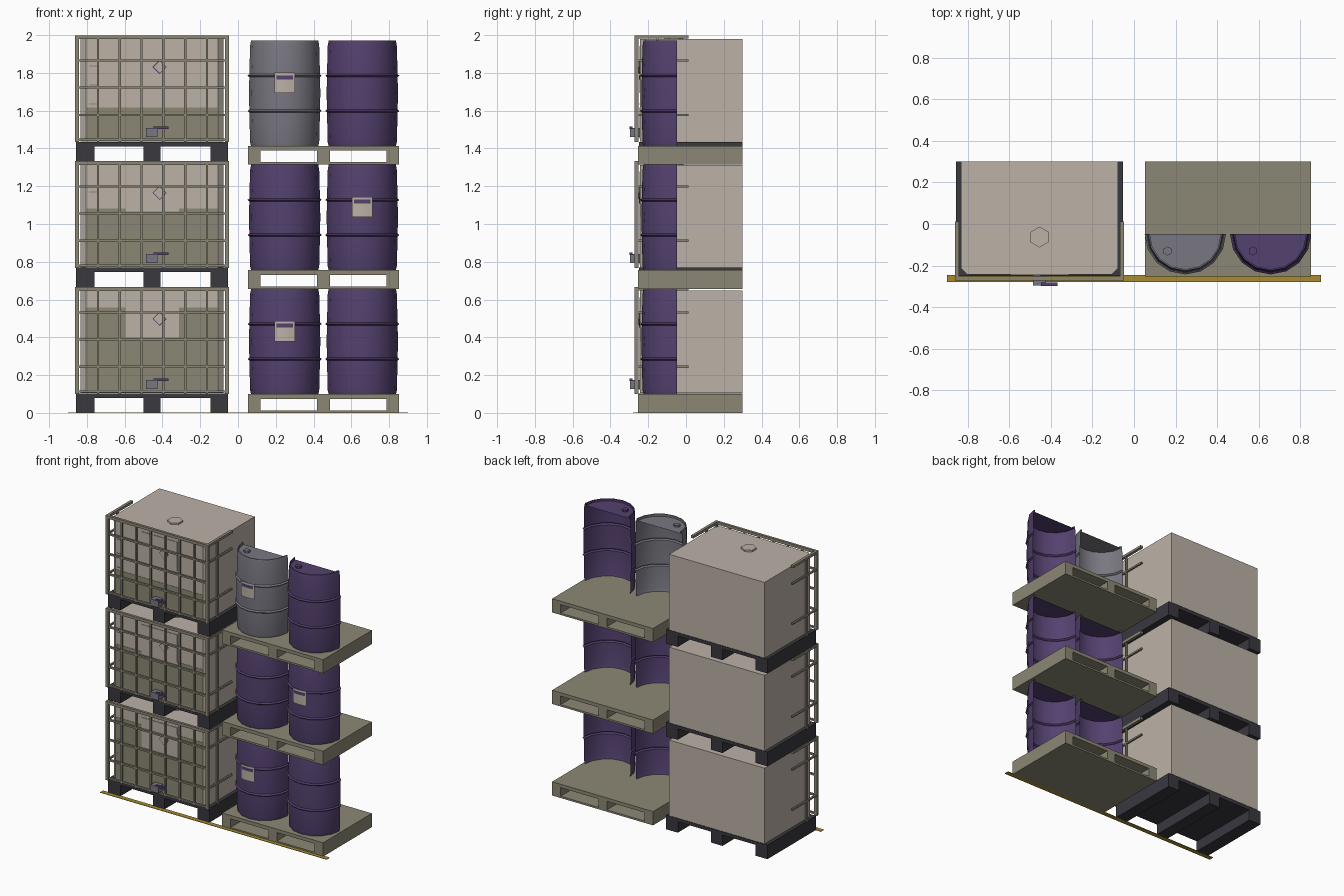
import bpy
import bmesh
import math
from mathutils import Matrix, Vector

cube = bpy.data.objects.get("Cube")
if cube:
    bpy.data.objects.remove(cube, do_unlink=True)


def material(name, *rgb):
    """Flat colour given as 0-255 sRGB, stored as linear."""
    colour = [((c / 255 + 0.055) / 1.055) ** 2.4 for c in rgb] + [1]
    mat = bpy.data.materials.new(name)
    mat.use_nodes = True
    mat.diffuse_color = colour
    mat.node_tree.nodes["Principled BSDF"].inputs["Base Color"].default_value = colour
    return mat


BEIGE = material("pale beige", 188, 178, 167)
OLIVE = material("olive grey", 140, 135, 117)
PURPLE = material("deep purple", 84, 65, 111)
GREY = material("steel grey", 121, 119, 129)
DARK = material("dark plastic", 56, 56, 63)
YELLOW = material("floor yellow", 168, 139, 50)


def finish(name, bm, mat, smooth=False):
    bmesh.ops.recalc_face_normals(bm, faces=bm.faces)
    mesh = bpy.data.meshes.new(name)
    bm.to_mesh(mesh)
    bm.free()
    mesh.materials.append(mat)
    obj = bpy.data.objects.new(name, mesh)
    bpy.context.collection.objects.link(obj)
    if smooth:
        bpy.ops.object.select_all(action='DESELECT')
        obj.select_set(True)
        bpy.context.view_layer.objects.active = obj
        bpy.ops.object.shade_smooth_by_angle(angle=math.radians(35))
    return obj


def add_box(bm, x, y, z):
    """Box from (min, max) ranges."""
    size = [r[1] - r[0] for r in (x, y, z)]
    centre = Vector([(r[0] + r[1]) / 2 for r in (x, y, z)])
    made = bmesh.ops.create_cube(bm, size=1, matrix=Matrix.Translation(centre) @ Matrix.Diagonal((*size, 1)))
    return made["verts"]


def boxes(name, mat, *ranges):
    bm = bmesh.new()
    for x, y, z in ranges:
        add_box(bm, x, y, z)
    return finish(name, bm, mat)


def disc(name, mat, centre, radius, depth, sides):
    bm = bmesh.new()
    bmesh.ops.create_cone(bm, cap_ends=True, segments=sides, radius1=radius, radius2=radius,
                          depth=depth, matrix=Matrix.Translation(centre))
    return finish(name, bm, mat)


def diamond(name, mat, x, y, z, half):
    """Thin upright square standing on its corner."""
    bm = bmesh.new()
    side = half * math.sqrt(2)
    turn = Matrix.Translation((x, y, z)) @ Matrix.Rotation(math.pi / 4, 4, 'Y')
    bmesh.ops.create_cube(bm, size=1, matrix=turn @ Matrix.Diagonal((side, 0.003, side, 1)))
    return finish(name, bm, mat)


def swept(name, mat, profile, x, y, z, start, end, steps, smooth=True):
    """Sweep a (radius, height) profile around an upright axis."""
    bm = bmesh.new()
    rows = []
    for i in range(steps + 1):
        a = start + (end - start) * i / steps
        rows.append([bm.verts.new((x + r * math.sin(a), y - r * math.cos(a), z + h)) for r, h in profile])
    for left, right in zip(rows, rows[1:]):
        for j in range(len(profile) - 1):
            bm.faces.new((left[j], right[j], right[j + 1], left[j + 1]))
    bmesh.ops.remove_doubles(bm, verts=bm.verts, dist=0.0001)
    return finish(name, bm, mat, smooth)


# Stacked liquid containers
X0, X1 = -0.857, -0.053
BACK = 0.30
FACE = -0.243
STEP = 2 / 3


def container(level, fill):
    base = level * STEP
    tag = f"_{level + 1}"

    def up(a, b):
        return (base + a, base + b)

    # Skid pallet
    skids = [((a, b), (-0.25, BACK), up(0, 0.08)) for a, b in ((X0, -0.76), (-0.5, -0.41), (-0.145, X1))]
    boxes("container_pallet" + tag, DARK, ((X0, X1), (-0.25, BACK), up(0.078, 0.102)), *skids)

    # Tank with chamfered front corners
    bm = bmesh.new()
    add_box(bm, (-0.834, -0.077), (FACE, BACK), up(0.104, 0.647))
    corners = [e for e in bm.edges
               if all(v.co.y < 0 for v in e.verts) and abs(e.verts[0].co.z - e.verts[1].co.z) > 0.1]
    bmesh.ops.bevel(bm, geom=corners, offset=0.03, segments=1, affect='EDGES')
    finish("tank" + tag, bm, BEIGE)
    disc("tank_cap" + tag, BEIGE, (-0.455, -0.063, base + 0.652), 0.05, 0.014, 6)

    # Liquid, blank panel and gauge marks on the tank face
    boxes("liquid" + tag, OLIVE, ((-0.803, -0.108), (FACE - 0.002, FACE), up(0.12, fill)))
    boxes("panel" + tag, BEIGE, ((-0.595, -0.312), (FACE - 0.004, FACE), up(0.4, 0.61)))
    boxes("gauge_marks" + tag, OLIVE,
          *[((-0.79, -0.745), (FACE - 0.003, FACE), up(h, h + 0.005)) for h in (0.3, 0.4, 0.5)])
    diamond("diamond_border" + tag, PURPLE, -0.415, FACE - 0.005, base + 0.498, 0.038)
    diamond("diamond_plate" + tag, BEIGE, -0.415, FACE - 0.007, base + 0.498, 0.032)

    # Front cage
    top = STEP - 0.001
    front = (-0.268, -0.254)
    cage = [((c - 0.006, c + 0.006), front, up(0.1, top)) for c in [-0.741 + 0.1153 * i for i in range(6)]]
    cage += [((X0, X1), front, up(h - 0.006, h + 0.006)) for h in (0.113, 0.244, 0.389, 0.532)]
    cage.append(((X0, X1), (-0.272, -0.254), up(top - 0.02, top)))
    # Side rails and posts
    for side in ((X0 - 0.005, X0 + 0.015), (X1 - 0.015, X1 + 0.005)):
        cage.append((side, (-0.272, -0.252), up(0.1, top)))
        cage.append((side, (-0.27, 0.012), up(top - 0.018, top)))
        mid = sum(side) / 2
        thin = (mid - 0.006, mid + 0.006)
        cage += [(thin, (-0.26, 0.012), up(h - 0.006, h + 0.006)) for h in (0.244, 0.532)]
        cage.append((thin, (-0.156, -0.144), up(0.1, top)))
    boxes("cage" + tag, OLIVE, *cage)

    # Outlet valve and lever
    boxes("valve" + tag, GREY, ((-0.487, -0.425), (-0.296, FACE), up(0.127, 0.174)))
    boxes("valve_lever" + tag, PURPLE, ((-0.447, -0.368), (-0.299, -0.283), up(0.17, 0.183)))


for level, fill in enumerate((0.557, 0.415, 0.283)):
    container(level, fill)


# Stacked drums on timber pallets
PALLET = 0.657
AXIS_Y = -0.047
DRUM = [(0.178, 0), (0.183, 0.02), (0.187, 0.178), (0.196, 0.186), (0.187, 0.194),
        (0.189, 0.28), (0.187, 0.364), (0.196, 0.372), (0.187, 0.38), (0.183, 0.53),
        (0.178, 0.558), (0.171, 0.558), (0.171, 0.542), (0, 0.542)]


def timber_pallet(level):
    z = level * PALLET
    depth = (-0.253, BACK)
    x0, x1 = 0.052, 0.853
    runners = [((a, a + 0.067), depth, (z + 0.01, z + 0.078)) for a in (x0, 0.419, x1 - 0.067)]
    boxes(f"timber_pallet_{level + 1}", OLIVE,
          ((x0, x1), depth, (z + 0.074, z + 0.099)), ((x0, x1), depth, (z, z + 0.013)), *runners)


def drum(level, x, mat, label):
    z = level * PALLET + 0.099
    tag = f"_{level + 1}_{'right' if x < 0.4 else 'left'}"
    swept("half_drum" + tag, mat, DRUM, x, AXIS_Y, z, -math.pi / 2, math.pi / 2, 8)
    disc("drum_bung" + tag, mat, (x - 0.085, AXIS_Y - 0.083, z + 0.549), 0.022, 0.014, 6)
    if label:
        half = math.radians(15.5)
        swept("drum_label" + tag, BEIGE, [(0.2, 0.28), (0.2, 0.388)], x, AXIS_Y, z, -half, half, 4)
        half *= 0.8
        swept("label_band" + tag, PURPLE, [(0.202, 0.352), (0.202, 0.374)], x, AXIS_Y, z, -half, half, 4)


for level in range(3):
    timber_pallet(level)
    drum(level, 0.247, GREY if level == 2 else PURPLE, level != 1)
    drum(level, 0.658, PURPLE, level == 1)

# Painted floor line
boxes("floor_line", YELLOW, ((-0.9, 0.9), (-0.28, -0.245), (0, 0.003)))
